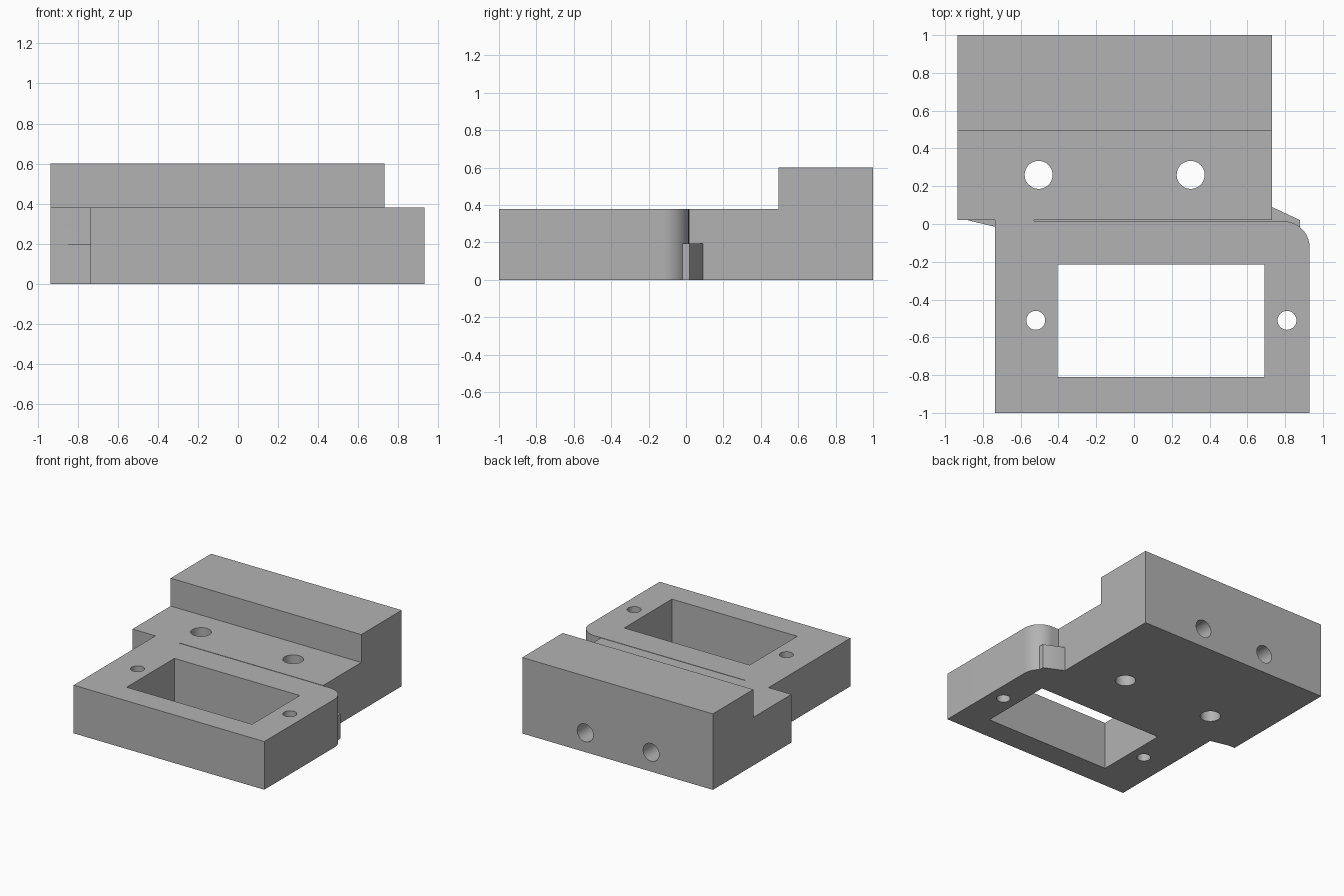
import bpy
import bmesh
from math import cos, sin, pi
from mathutils import Matrix, Vector

cube = bpy.data.objects.get("Cube")
if cube:
    bpy.data.objects.remove(cube, do_unlink=True)

grey = bpy.data.materials.new("plain grey")
grey.use_nodes = True
grey.diffuse_color = (0.45, 0.45, 0.45, 1)
grey.node_tree.nodes["Principled BSDF"].inputs["Base Color"].default_value = grey.diffuse_color


def prism(name, points, direction):
    """Extrude a closed outline of 3D points along a direction."""
    bm = bmesh.new()
    face = bm.faces.new([bm.verts.new(p) for p in points])
    moved = bmesh.ops.extrude_face_region(bm, geom=[face])["geom"]
    verts = [v for v in moved if isinstance(v, bmesh.types.BMVert)]
    bmesh.ops.translate(bm, verts=verts, vec=Vector(direction))
    bmesh.ops.recalc_face_normals(bm, faces=bm.faces)
    return finish(name, bm)


def drill(name, centre, radius, depth, along_y=False):
    bm = bmesh.new()
    turn = Matrix.Rotation(pi / 2, 4, "X") if along_y else Matrix()
    bmesh.ops.create_cone(bm, cap_ends=True, segments=48, radius1=radius, radius2=radius,
                          depth=depth, matrix=Matrix.Translation(centre) @ turn)
    return finish(name, bm)


def finish(name, bm):
    mesh = bpy.data.meshes.new(name)
    bm.to_mesh(mesh)
    bm.free()
    mesh.materials.append(grey)
    obj = bpy.data.objects.new(name, mesh)
    bpy.context.collection.objects.link(obj)
    return obj


def slab(name, outline, z0, z1):
    return prism(name, [(x, y, z0) for x, y in outline], (0, 0, z1 - z0))


def rect(x0, x1, y0, y1):
    return [(x0, y0), (x1, y0), (x1, y1), (x0, y1)]


def combine(target, other, operation):
    mod = target.modifiers.new(operation.lower(), "BOOLEAN")
    mod.operation = operation
    mod.solver = "EXACT"
    mod.object = other
    bpy.context.view_layer.objects.active = target
    bpy.ops.object.modifier_apply(modifier=mod.name)
    bpy.data.objects.remove(other, do_unlink=True)


DECK, TOP, WEB = 0.38, 0.6, 0.195

# Rear body with its raised back step
profile = [(0.02, 0), (1, 0), (1, TOP), (0.495, TOP), (0.495, DECK), (0.02, DECK)]
bracket = prism("mounting_bracket", [(-0.935, y, z) for y, z in profile], (1.665, 0, 0))

# Front frame with one rounded corner
r = 0.14
arc = [(0.79 + r * cos(a), -0.125 + r * sin(a)) for a in (pi / 2 * i / 16 for i in range(17))]
frame = slab("front_frame", [(-0.735, -1), (0.93, -1)] + arc + [(-0.735, 0.015)], 0, DECK)

# Low web with the side gussets, and the full-height bridge beside the slit
web = slab("lower_web", [(-0.88, 0.02), (-0.735, -0.015), (0.88, -0.02),
                         (0.88, 0.02), (0.73, 0.09), (-0.7, 0.09)], 0, WEB)
bridge = slab("bridge", rect(-0.735, -0.53, -0.05, 0.08), 0, DECK)
for part in (frame, web, bridge):
    combine(bracket, part, "UNION")

# Window and screw holes
cutters = [slab("window_cutter", rect(-0.405, 0.69, -0.81, -0.215), -0.1, 0.7)]
for x in (-0.505, 0.3):
    cutters.append(drill("deck_hole_cutter", (x, 0.26, 0.3), 0.074, 1))
for x in (-0.52, 0.81):
    cutters.append(drill("frame_hole_cutter", (x, -0.51, 0.3), 0.05, 1))
for x in (-0.395, 0.18):
    cutters.append(drill("back_hole_cutter", (x, 0.8, 0.152), 0.07, 0.6, along_y=True))
for cutter in cutters:
    combine(bracket, cutter, "DIFFERENCE")

bpy.ops.object.select_all(action="DESELECT")
bracket.select_set(True)
bpy.context.view_layer.objects.active = bracket
bpy.ops.object.shade_smooth_by_angle()
